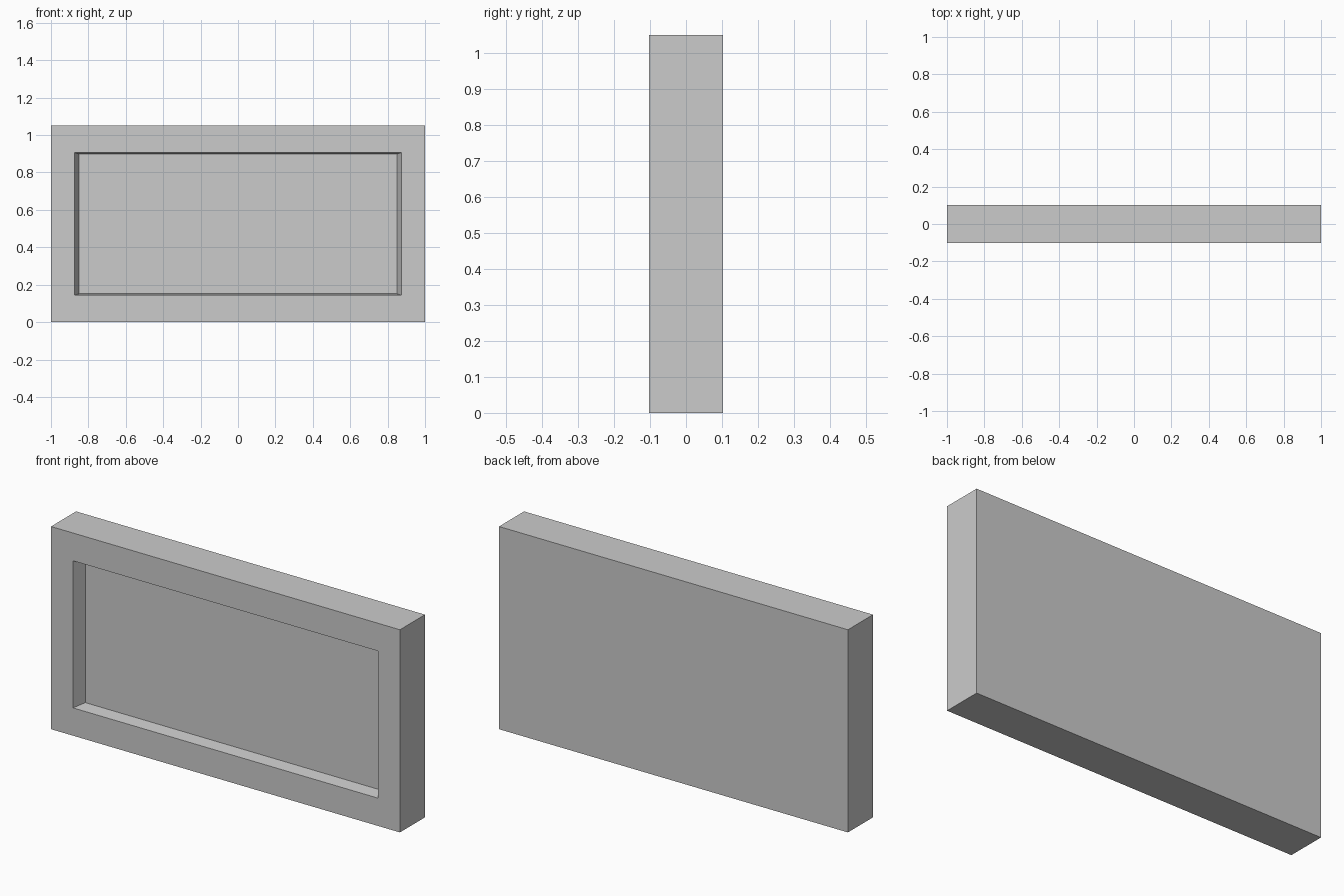
import bpy
import bmesh

# Remove the default object
cube = bpy.data.objects.get("Cube")
if cube:
    bpy.data.objects.remove(cube, do_unlink=True)

WIDTH, DEPTH, HEIGHT = 2.0, 0.205, 1.05
RECESS = 0.067

# Single plain grey
grey = bpy.data.materials.new("plain grey")
grey.use_nodes = True
colour = (0.6, 0.6, 0.6, 1.0)
grey.diffuse_color = colour
grey.node_tree.nodes["Principled BSDF"].inputs["Base Color"].default_value = colour


def ring(bm, half_x, z_low, z_high, y):
    """Rectangle of vertices facing the front."""
    corners = [(-half_x, z_low), (half_x, z_low), (half_x, z_high), (-half_x, z_high)]
    return [bm.verts.new((x, y, z)) for x, z in corners]


# Nested rectangles: back edge, front edge, recess rim, recess floor
bm = bmesh.new()
front = -DEPTH / 2
rings = [
    ring(bm, WIDTH / 2, 0, HEIGHT, -front),
    ring(bm, WIDTH / 2, 0, HEIGHT, front),
    ring(bm, 0.874, 0.144, 0.906, front),
    ring(bm, 0.85, 0.152, 0.898, front + RECESS),
]

# Outer sides, front border and sloped recess walls
for a, b in zip(rings, rings[1:]):
    for i in range(4):
        j = (i + 1) % 4
        bm.faces.new((a[i], a[j], b[j], b[i]))

# Back panel and recess floor
bm.faces.new(rings[0])
bm.faces.new(rings[-1])
bmesh.ops.recalc_face_normals(bm, faces=bm.faces)

mesh = bpy.data.meshes.new("recessed_panel")
bm.to_mesh(mesh)
bm.free()
mesh.materials.append(grey)
panel = bpy.data.objects.new("recessed_panel", mesh)
bpy.context.collection.objects.link(panel)
